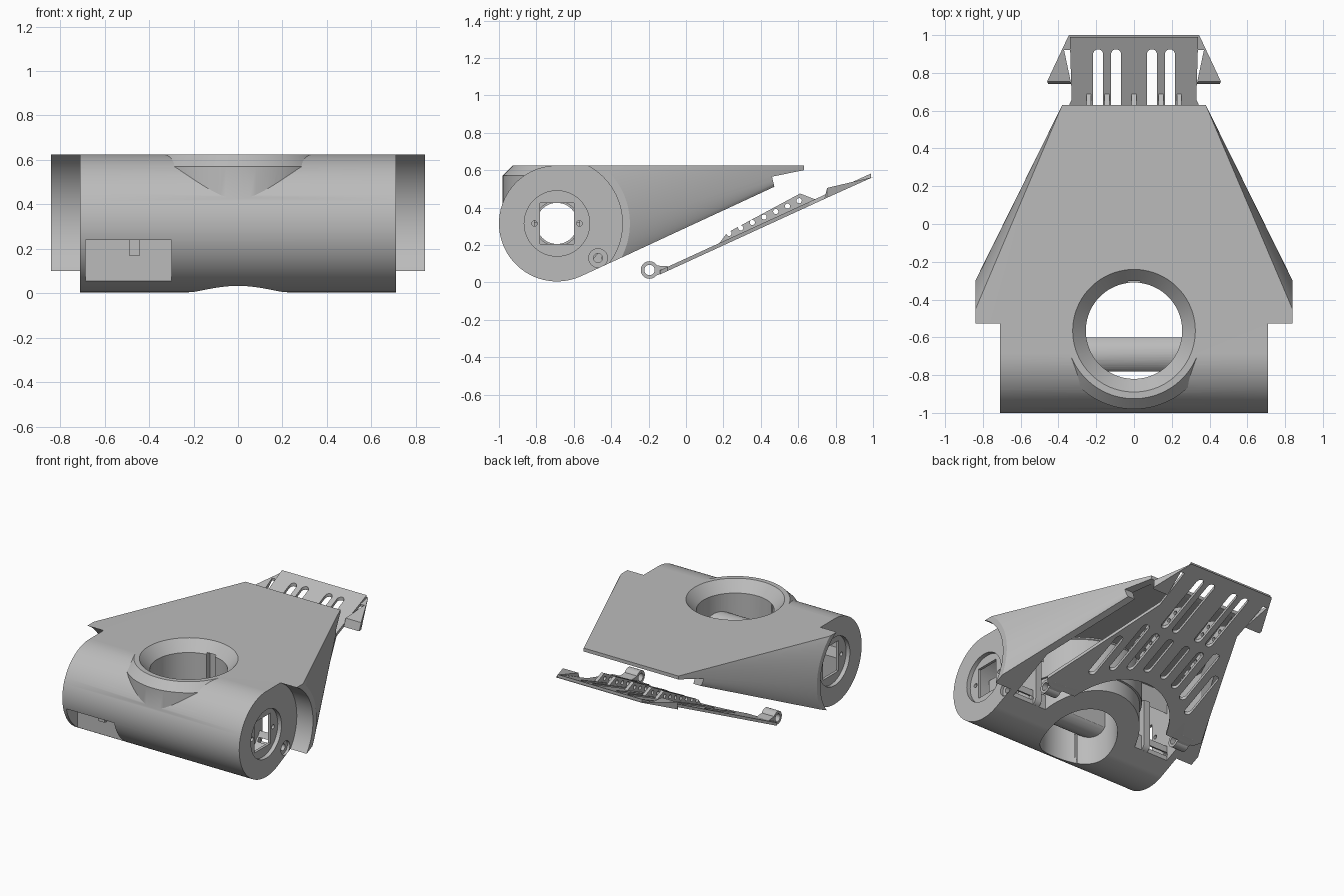
import bpy, bmesh, math
from mathutils import Vector, Matrix

if "Cube" in bpy.data.objects:
    bpy.data.objects.remove(bpy.data.objects["Cube"])

grey = bpy.data.materials.new("plain grey")
grey.use_nodes = True
COL = (0.5, 0.5, 0.5, 1)
grey.diffuse_color = COL
grey.node_tree.nodes["Principled BSDF"].inputs["Base Color"].default_value = COL

AY, AZ = -0.69, 0.315      # axle
HY = -0.565                # vertical bore
TOP = 0.625
SLOPE = 0.459              # underside tilt


def new_object(name, bm):
    bmesh.ops.recalc_face_normals(bm, faces=bm.faces)
    me = bpy.data.meshes.new(name)
    bm.to_mesh(me)
    bm.free()
    me.materials.append(grey)
    ob = bpy.data.objects.new(name, me)
    bpy.context.collection.objects.link(ob)
    return ob


def hull(name, pts):
    bm = bmesh.new()
    for p in pts:
        bm.verts.new(p)
    res = bmesh.ops.convex_hull(bm, input=bm.verts)
    loose = [v for v in bm.verts if not v.link_faces]
    bmesh.ops.delete(bm, geom=loose, context='VERTS')
    bmesh.ops.dissolve_limit(bm, angle_limit=0.002, verts=bm.verts, edges=bm.edges)
    return new_object(name, bm)


def prism(name, pts, lo, hi, axis='z', tilt=0.0):
    """Extrude an outline: (x, y) along z, or (y, z) along x."""
    bm = bmesh.new()
    def place(p, h):
        if axis == 'x':
            return (h, p[0], p[1])
        return (p[0], p[1], h + tilt * p[1])
    face = bm.faces.new([bm.verts.new(place(p, lo)) for p in pts])
    ext = bmesh.ops.extrude_face_region(bm, geom=[face])
    step = Vector((hi - lo, 0, 0)) if axis == 'x' else Vector((0, 0, hi - lo))
    bmesh.ops.translate(bm, vec=step, verts=[v for v in ext["geom"] if isinstance(v, bmesh.types.BMVert)])
    return new_object(name, bm)


def box(name, x0, x1, y0, y1, z0, z1):
    return prism(name, [(x0, y0), (x1, y0), (x1, y1), (x0, y1)], z0, z1)


def cone(name, r1, r2, lo, hi, a, b, axis='z', seg=64):
    bm = bmesh.new()
    m = Matrix.Translation((0, 0, (lo + hi) / 2))
    if axis == 'x':
        m = Matrix.Translation(((lo + hi) / 2, a, b)) @ Matrix.Rotation(math.pi / 2, 4, 'Y')
    else:
        m = Matrix.Translation((a, b, (lo + hi) / 2))
    bmesh.ops.create_cone(bm, cap_ends=True, segments=seg, radius1=r1, radius2=r2,
                          depth=hi - lo, matrix=m)
    return new_object(name, bm)


def rod(name, r, lo, hi, y, z, seg=48):
    return cone(name, r, r, lo, hi, y, z, 'x', seg)


def boolean(ob, tool, op='DIFFERENCE'):
    mod = ob.modifiers.new("cut", 'BOOLEAN')
    mod.operation, mod.solver, mod.object = op, 'EXACT', tool
    bpy.context.view_layer.objects.active = ob
    bpy.ops.object.modifier_apply(modifier=mod.name)
    bpy.data.objects.remove(tool)


def finish(ob, angle):
    bpy.ops.object.select_all(action='DESELECT')
    ob.select_set(True)
    bpy.context.view_layer.objects.active = ob
    bpy.ops.object.shade_smooth_by_angle(angle=math.radians(angle))


def mirrored(half):
    return half + [(-x, y) for x, y in reversed(half)]


# Housing outer shell: tapering hood joined to the front drum
pts = []
for s in (-1, 1):
    for i in range(25):
        a = math.radians(-28 + i * 80.6 / 24)
        pts.append((s * 0.84, AY + 0.39 * math.cos(a), AZ + 0.39 * math.sin(a)))
    pts += [(s * 0.84, AY, TOP), (s * 0.84, -0.561, 0.033),
            (s * 0.38, 0.63, TOP), (s * 0.38, 0.63, 0.6), (s * 0.447, 0.47, 0.51)]
body = hull("housing", pts)
boolean(body, rod("drum", 0.31, -0.72, 0.72, AY, AZ, 96), 'UNION')

# Inner cavity, leaving a thick sleeve around the bore
cavity = prism("cavity", mirrored([(0.66, -0.45), (0.66, -0.1), (0.4, 0.45), (0.34, 0.6)]), -0.3, 0.595)
boolean(cavity, rod("drum_room", 0.27, -0.66, 0.66, AY, AZ, 64), 'UNION')
boolean(cavity, cone("sleeve", 0.4, 0.4, -1, 1, 0, HY), 'DIFFERENCE')
boolean(cavity, box("notch_block", -0.72, -0.27, -1.1, -0.82, 0, 0.27), 'DIFFERENCE')
boolean(body, cavity)

# Collar with bevelled rim
boolean(body, cone("collar", 0.415, 0.415, 0.32, 0.57, 0, HY, seg=96), 'UNION')
boolean(body, cone("collar_rim", 0.415, 0.36, 0.57, TOP, 0, HY, seg=96), 'UNION')

# Bore, countersink and key slot
boolean(body, cone("bore", 0.255, 0.255, -0.2, 1, 0, HY, seg=96))
boolean(body, cone("countersink", 0.25, 0.334, 0.545, 0.635, 0, HY, seg=96))
boolean(body, box("key_slot", -0.035, 0.035, -0.36, -0.27, 0.2, 0.56))

# Front notch and rear step
boolean(body, box("front_notch", -0.685, -0.3, -1.2, -0.86, 0.05, 0.24))
boolean(body, prism("rear_step", [(0.7, 0.615), (0.63, 0.6), (0.46, 0.565), (0.475, 0.5),
                                  (0.5, 0.4), (0.7, 0.4)], -1, 1, 'x'))

# Drum ends: wheel clearance, round recess, square socket, screw holes
for s in (-1, 1):
    def end_rod(r, near, far, y, z, seg=48):
        lo, hi = sorted((s * near, s * far))
        return rod("end_cut", r, lo, hi, y, z, seg)
    boolean(body, end_rod(0.35, 0.71, 1.2, AY, AZ, 96))
    boolean(body, end_rod(0.175, 0.68, 0.8, AY, AZ))
    lo, hi = sorted((s * 0.45, s * 0.8))
    boolean(body, box("socket", lo, hi, AY - 0.09, AY + 0.09, AZ - 0.11, AZ + 0.11))
    for dy in (-0.12, 0.12):
        boolean(body, end_rod(0.015, 0.6, 0.8, AY + dy, AZ, 16))
    boolean(body, end_rod(0.05, 0.69, 0.8, -0.47, 0.13))
    boolean(body, end_rod(0.024, 0.5, 0.8, -0.47, 0.13, 24))
axle = rod("axle_hole", 0.11, -0.5, 0.5, AY, AZ)
boolean(axle, box("flat_sides", -1, 1, AY - 0.09, AY + 0.09, 0, 1), 'INTERSECT')
boolean(body, axle)
finish(body, 25)

# Hinge lugs and motor brackets inside the housing
for side, s in (("left", 1), ("right", -1)):
    lo, hi = sorted((s * 0.44, s * 0.49))
    lug = rod(side + "_hinge_lug", 0.05, lo, hi, -0.47, 0.13, 32)
    boolean(lug, box("web", lo, hi, -0.52, -0.42, 0.13, 0.45), 'UNION')
    boolean(lug, rod("pin_hole", 0.024, -1, 1, -0.47, 0.13, 24))
    finish(lug, 30)
    bracket = box(side + "_motor_bracket", lo, hi, -0.9, -0.5, 0.17, 0.46)
    boolean(bracket, rod("shaft_hole", 0.12, -1, 1, AY, AZ))
    finish(bracket, 30)

# Lid plate, tilted to match the underside
LID = 0.106
lid = prism("lid", mirrored([(0.34, 0.99), (0.33, 0.66), (0.66, -0.1), (0.62, -0.14)]),
            LID, LID + 0.022, tilt=SLOPE)
boolean(lid, cone("bore_gap", 0.42, 0.42, -1, 1, 0, -0.29, seg=96))

# Tail lip: sloped wedge trimmed to a U outline
lip = prism("lip", [(0.74, 0.446), (0.755, 0.505), (1.0, 0.563)], -0.6, 0.6, 'x')
outline = mirrored([(0.345, 1.0), (0.46, 0.755), (0.45, 0.73), (0.33, 0.73), (0.37, 0.92)])
boolean(lip, prism("lip_outline", outline, 0, 1), 'INTERSECT')
boolean(lid, lip, 'UNION')

# Perforated stiffening ribs
for x in (-0.24, -0.143, 0, 0.143, 0.24):
    rib = prism("rib", [(0.16, 0.185), (0.22, 0.265), (0.61, 0.475), (0.7, 0.44)],
                x - 0.012, x + 0.012, 'x')
    for i in range(7):
        y = 0.23 + i * 0.0625
        boolean(rib, rod("rib_hole", 0.014, -1, 1, y, 0.262 + (y - 0.23) * 0.465, 16))
    boolean(lid, rib, 'UNION')

# Round-ended vents
def vent(x, y0, y1, r=0.027):
    ends = []
    for cy, start in ((y1 - r, 0), (y0 + r, math.pi)):
        for i in range(9):
            a = start + i * math.pi / 8
            ends.append((x + r * math.cos(a), cy + r * math.sin(a)))
    boolean(lid, prism("vent", ends, -0.5, 1))

for s in (-1, 1):
    for x, y0, y1 in ((0.095, 0.52, 0.925), (0.19, 0.52, 0.925), (0.07, 0.2, 0.47),
                      (0.19, 0.17, 0.47), (0.3, 0.12, 0.5), (0.41, 0.04, 0.36)):
        vent(s * x, y0, y1)

# Hinge eyes on the lid
for s in (-1, 1):
    lo, hi = sorted((s * 0.5, s * 0.6))
    eye = rod("eye", 0.047, lo, hi, -0.195, 0.066, 32)
    boolean(eye, prism("arm", [(-0.2, 0.02), (-0.1, 0.06), (-0.08, 0.085), (-0.16, 0.09)], lo, hi, 'x'), 'UNION')
    boolean(eye, rod("eye_hole", 0.028, -1, 1, -0.195, 0.066, 24))
    boolean(lid, eye, 'UNION')
finish(lid, 25)
